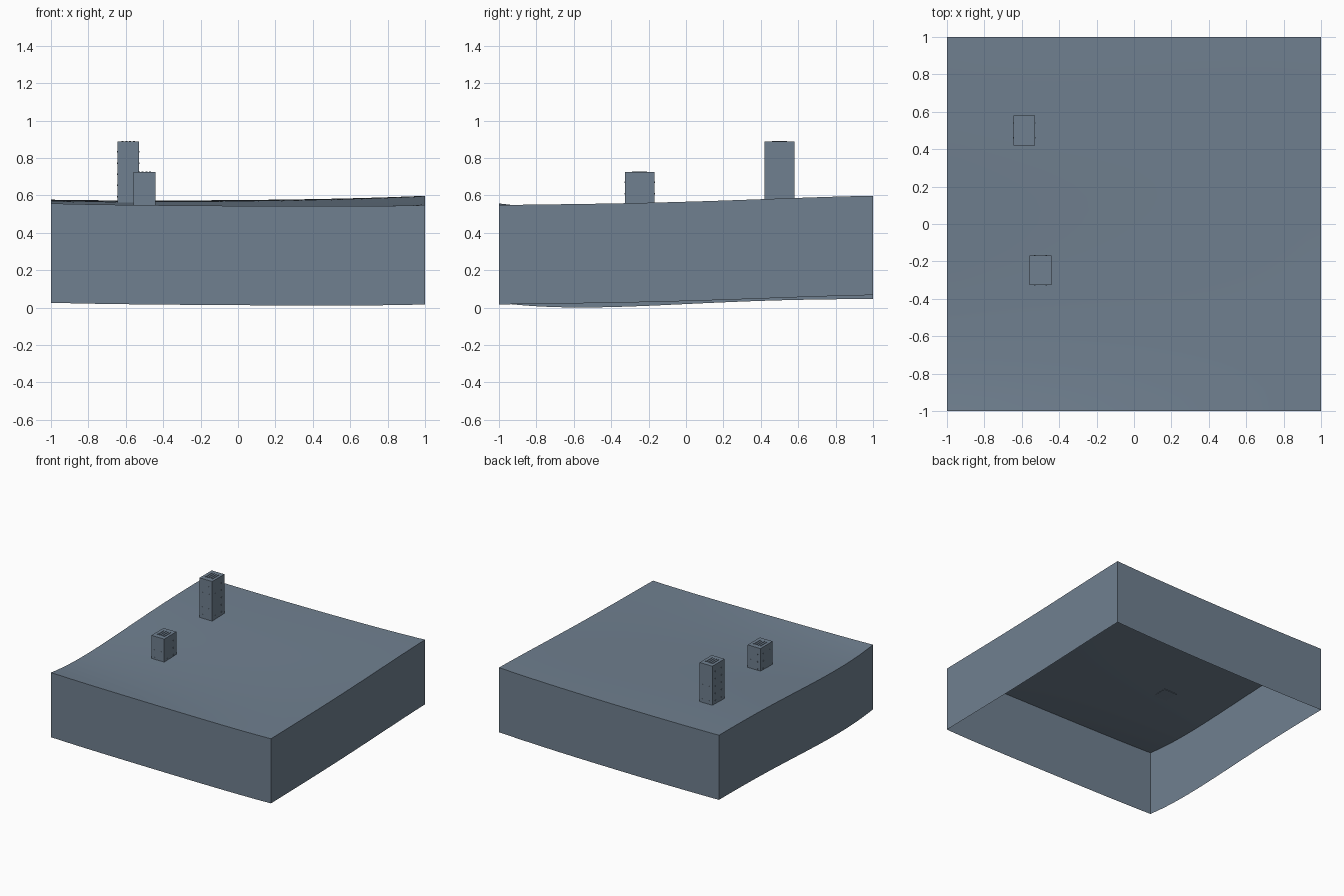
import bpy
import bmesh
import math

cube = bpy.data.objects.get("Cube")
if cube:
    bpy.data.objects.remove(cube, do_unlink=True)

slate = bpy.data.materials.new("slate_grey")
slate.use_nodes = True
colour = (0.162, 0.216, 0.279, 1)
slate.diffuse_color = colour
slate.node_tree.nodes["Principled BSDF"].inputs["Base Color"].default_value = colour

N = 28        # grid cells along each side
DROP = 0.531  # height of the skirt walls
KNOTS = (-1, -0.5, 0, 0.5, 1)
FRONT = (0.557, 0.548, 0.544, 0.542, 0.548)
BACK = (0.577, 0.573, 0.575, 0.582, 0.598)
LOW_X = (0.557, 0.532, 0.550, 0.570, 0.577)
HIGH_X = (0.548, 0.555, 0.566, 0.583, 0.598)


def curve(heights, t):
    """Smooth curve through five evenly spaced heights."""
    return sum(h * math.prod((t - m) / (k - m) for m in KNOTS if m != k)
               for k, h in zip(KNOTS, heights))


def ground(x, y):
    """Ground height blended from the four edge curves."""
    u, v = (x + 1) / 2, (y + 1) / 2
    along = (1 - v) * curve(FRONT, x) + v * curve(BACK, x)
    across = (1 - u) * curve(LOW_X, y) + u * curve(HIGH_X, y)
    corners = ((1 - v) * ((1 - u) * FRONT[0] + u * FRONT[-1])
               + v * ((1 - u) * BACK[0] + u * BACK[-1]))
    return along + across - corners


def finish(bm, name):
    mesh = bpy.data.meshes.new(name)
    bm.to_mesh(mesh)
    bm.free()
    mesh.materials.append(slate)
    obj = bpy.data.objects.new(name, mesh)
    bpy.context.collection.objects.link(obj)
    return obj


def add_box(bm, low, high):
    verts = bmesh.ops.create_cube(bm, size=1)["verts"]
    for v in verts:
        v.co = [(a + b) / 2 + c * (b - a) for a, b, c in zip(low, high, v.co)]


# Rolling ground with skirt walls and an open underside
bm = bmesh.new()
bmesh.ops.create_grid(bm, x_segments=N, y_segments=N, size=1)
for v in bm.verts:
    v.co.z = ground(v.co.x, v.co.y)
rim = [e for e in bm.edges if e.is_boundary]
skirt = bmesh.ops.extrude_edge_only(bm, edges=rim)["geom"]
for item in skirt:
    if isinstance(item, bmesh.types.BMVert):
        item.co.z -= DROP
bm.normal_update()
for f in bm.faces:
    c = f.calc_center_median()
    if abs(f.normal.z) < 0.5 and f.normal.x * c.x + f.normal.y * c.y < 0:
        f.normal_flip()
terrain = finish(bm, "terrain_block")
bpy.context.view_layer.objects.active = terrain
terrain.select_set(True)
bpy.ops.object.shade_smooth_by_angle(angle=math.radians(30))
terrain.select_set(False)


def tower(name, x, y, base, top, floors):
    w, d = 0.058, 0.079
    bm = bmesh.new()
    add_box(bm, (x - w, y - d, base), (x + w, y + d, top))
    # Thin roof slats
    for i in range(4):
        sx = x - 0.03 + i * 0.02
        add_box(bm, (sx - 0.005, y - 0.04, top - 0.002),
                (sx + 0.005, y + 0.04, top + 0.004))
    # Small wall studs on all four sides
    for i in range(floors):
        z = top - 0.055 - i * 0.06
        for side in (-1, 1):
            for k in (-1, 1):
                cx, cy = x + k * 0.03, y + side * d
                add_box(bm, (cx - 0.004, cy - 0.002, z - 0.004),
                        (cx + 0.004, cy + 0.002, z + 0.004))
                cx, cy = x + side * w, y + k * 0.04
                add_box(bm, (cx - 0.002, cy - 0.004, z - 0.004),
                        (cx + 0.002, cy + 0.004, z + 0.004))
    finish(bm, name)


tower("tall_tower", -0.587, 0.5, 0.56, 0.888, 5)
tower("short_tower", -0.5, -0.248, 0.535, 0.724, 3)
